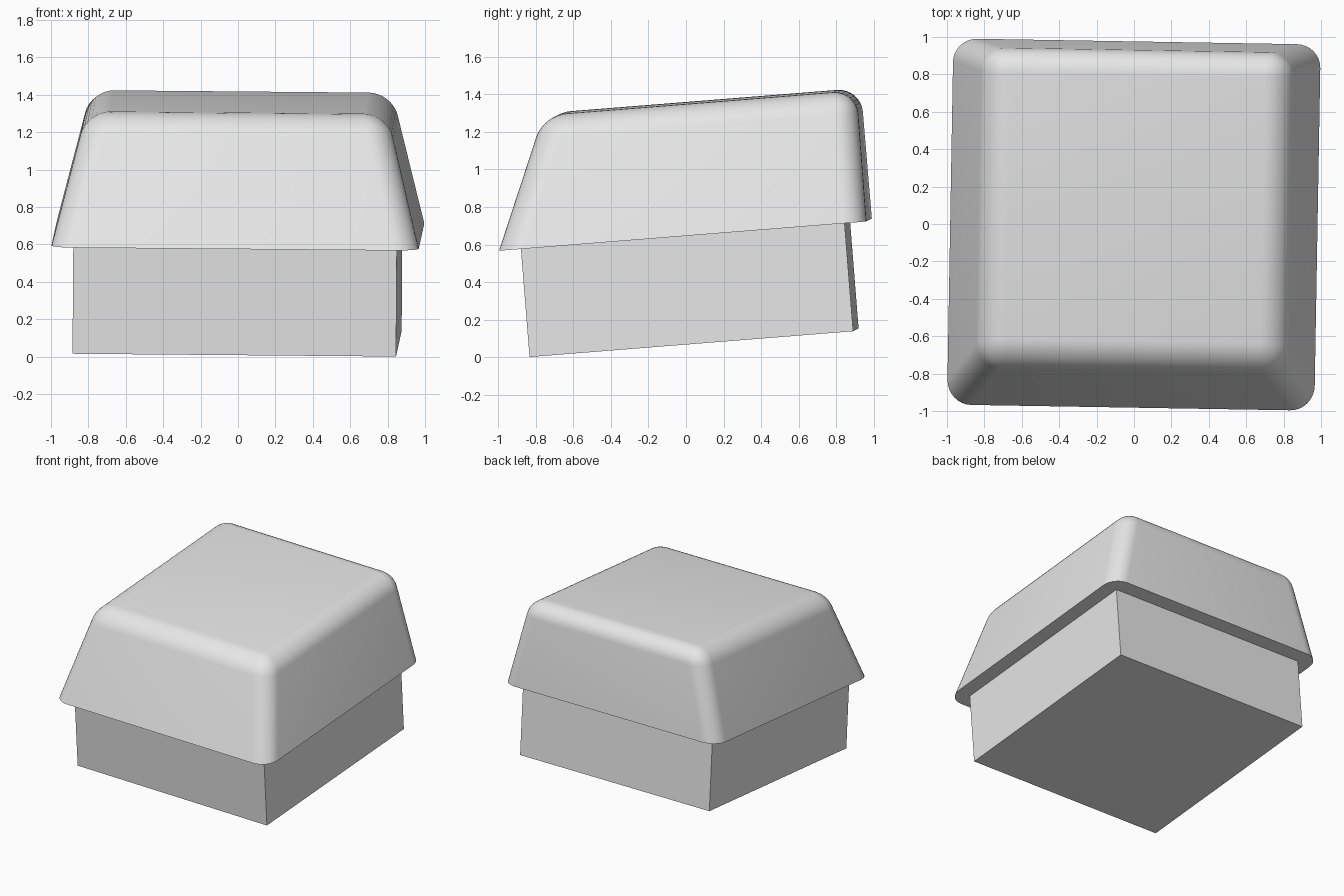
import bpy
import bmesh
from math import radians
from mathutils import Matrix

cube = bpy.data.objects.get("Cube")
if cube:
    bpy.data.objects.remove(cube, do_unlink=True)

grey = bpy.data.materials.new("light_grey")
grey.use_nodes = True
grey.diffuse_color = (0.8, 0.8, 0.8, 1)
grey.node_tree.nodes["Principled BSDF"].inputs["Base Color"].default_value = (0.8, 0.8, 0.8, 1)

# Shared tilt: the whole button leans back slightly and is turned a little
tilt = (Matrix.Translation((-0.005, 0.043, 0.077))
        @ Matrix.Rotation(radians(-1), 4, 'Z')
        @ Matrix.Rotation(radians(4.55), 4, 'X')
        @ Matrix.Rotation(radians(0.5), 4, 'Y'))


def tapered_block(name, z0, z1, half, top_half_x, top_front, top_back, bevel=0.0):
    """Square block with its own top outline and optional rounding above the rim."""
    bm = bmesh.new()
    bmesh.ops.create_cube(bm, size=2)
    for v in bm.verts:
        if v.co.z > 0:
            y = top_back if v.co.y > 0 else top_front
            v.co = (v.co.x * top_half_x, y, z1)
        else:
            v.co = (v.co.x * half, v.co.y * half, z0)
    if bevel:
        edges = [e for e in bm.edges if max(v.co.z for v in e.verts) > z0 + 0.01]
        bmesh.ops.bevel(bm, geom=edges, offset=bevel, offset_type='OFFSET',
                        segments=8, profile=0.5, affect='EDGES')
    bmesh.ops.recalc_face_normals(bm, faces=bm.faces)
    mesh = bpy.data.meshes.new(name)
    bm.to_mesh(mesh)
    bm.free()
    mesh.materials.append(grey)
    obj = bpy.data.objects.new(name, mesh)
    bpy.context.collection.objects.link(obj)
    obj.matrix_world = tilt
    return obj


# Straight square stem
tapered_block("base_block", 0, 0.58, 0.865, 0.865, -0.865, 0.865)

# Overhanging cap: sloped front and sides, upright back, rounded edges
cap = tapered_block("cap", 0.578, 1.277, 0.982, 0.805, -0.692, 0.982, bevel=0.125)
bpy.ops.object.select_all(action='DESELECT')
cap.select_set(True)
bpy.context.view_layer.objects.active = cap
bpy.ops.object.shade_smooth_by_angle(angle=radians(30))
